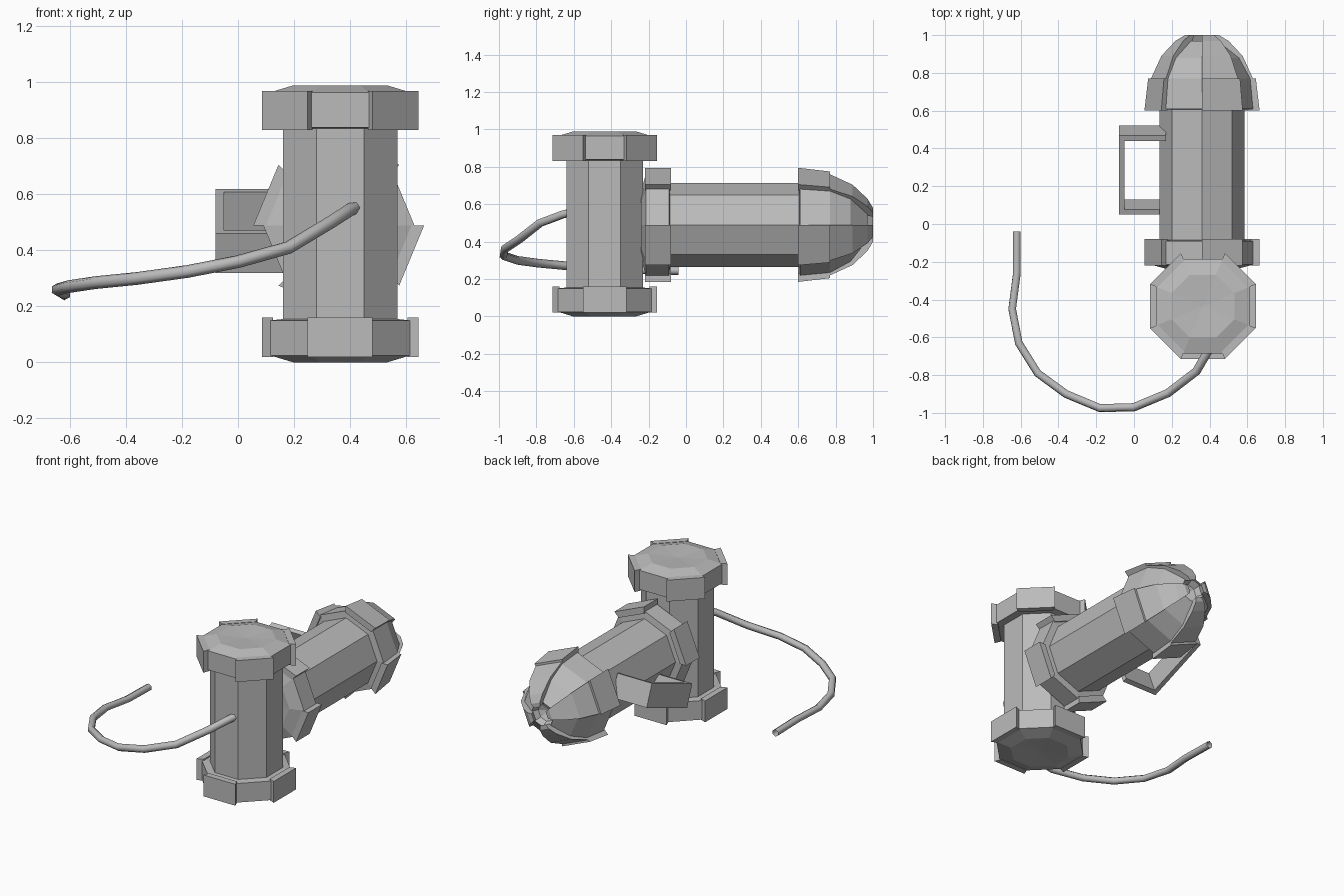
import bpy, bmesh, math
from mathutils import Vector, Matrix

if "Cube" in bpy.data.objects:
    bpy.data.objects.remove(bpy.data.objects["Cube"])

grey = bpy.data.materials.new("plain_grey")
grey.use_nodes = True
COLOUR = (0.5, 0.5, 0.5, 1)
grey.diffuse_color = COLOUR
grey.node_tree.nodes["Principled BSDF"].inputs["Base Color"].default_value = COLOUR

SIDES = 8
STEP = 2 * math.pi / SIDES


def upright(r, a, t):
    return Vector((0.365 + r * math.cos(a), -0.435 + r * math.sin(a), t))


def lying(r, a, t):
    return Vector((0.36 + r * math.cos(a), t, 0.49 + r * math.sin(a)))


def finish(name, bm):
    bmesh.ops.recalc_face_normals(bm, faces=bm.faces)
    mesh = bpy.data.meshes.new(name)
    bm.to_mesh(mesh)
    bm.free()
    mesh.materials.append(grey)
    obj = bpy.data.objects.new(name, mesh)
    bpy.context.collection.objects.link(obj)
    return obj


def loft(bm, rings):
    """Join rings of equal length with quads; return the rings as vertices."""
    rows = [[bm.verts.new(p) for p in ring] for ring in rings]
    for lo, hi in zip(rows, rows[1:]):
        for i in range(len(lo)):
            j = (i + 1) % len(lo)
            bm.faces.new((lo[i], lo[j], hi[j], hi[i]))
    return rows


def lathe(name, place, profile, turn, start_tip, end_tip):
    """Eight-sided body from (radius, position) pairs, closed by a point at each end."""
    bm = bmesh.new()
    rows = loft(bm, [[place(r, turn + k * STEP, t) for k in range(SIDES)]
                     for r, t in profile])
    for row, tip in ((rows[0], start_tip), (rows[-1], end_tip)):
        v = bm.verts.new(place(0, 0, tip))
        for i in range(SIDES):
            bm.faces.new((row[i], row[(i + 1) % SIDES], v))
    return finish(name, bm)


def plates(name, place, stations, first):
    """Four raised plates, on every other side, from (position, inner, outer) stations."""
    bm = bmesh.new()
    for k in range(4):
        a = first + k * 2 * STEP
        lo, hi = a - STEP / 2, a + STEP / 2
        rows = loft(bm, [[place(ri, lo, t), place(ro, lo, t),
                          place(ro, hi, t), place(ri, hi, t)]
                         for t, ri, ro in stations])
        bm.faces.new(rows[0])
        bm.faces.new(rows[-1])
    return finish(name, bm)


# Upright canister with a wider cap at each end
lathe("upright_canister", upright,
      [(0.18, 0.0), (0.27, 0.025), (0.27, 0.15), (0.222, 0.155),
       (0.222, 0.835), (0.27, 0.84), (0.27, 0.965), (0.18, 0.99)],
      STEP / 2, 0.01, 0.98)
plates("lower_cap_plates", upright, [(0.02, 0.26, 0.303), (0.16, 0.26, 0.303)], 0)
plates("upper_cap_plates", upright, [(0.83, 0.26, 0.303), (0.97, 0.26, 0.303)], STEP)

# Lying canister with a domed, hollow nose
lathe("lying_canister", lying,
      [(0.18, -0.24), (0.27, -0.215), (0.27, -0.09), (0.225, -0.085),
       (0.225, 0.605), (0.27, 0.61), (0.255, 0.77), (0.195, 0.88),
       (0.08, 0.97), (0.06, 0.93)],
      0, -0.23, 0.9)
plates("collar_plates", lying, [(-0.22, 0.26, 0.305), (-0.08, 0.26, 0.305)], -STEP / 2)
plates("nose_ring_plates", lying, [(0.6, 0.26, 0.305), (0.77, 0.25, 0.285)], -STEP / 2)
plates("nose_dome_plates", lying,
       [(0.77, 0.24, 0.27), (0.89, 0.17, 0.215), (0.97, 0.07, 0.14), (1.0, 0.06, 0.09)],
       -STEP / 2)

# Tilted strap handle on the right side
bm = bmesh.new()
W, H, T = 0.25, 0.224, 0.03
outline = [(W, -H), (0, -H), (0, H), (W, H),
           (W, H - T), (T, H - T), (T, T - H), (W, T - H)]
rows = loft(bm, [[Vector((x, y, z)) for x, y in outline] for z in (-0.075, 0.075)])
for row in rows:
    for i, j in ((0, 1), (1, 2), (2, 3)):
        bm.faces.new((row[i], row[j], row[7 - j], row[7 - i]))
bm.transform(Matrix.Translation((-0.08, 0.285, 0.47)) @ Matrix.Rotation(math.radians(21), 4, 'X'))
finish("strap_handle", bm)

# Curved hose from the front of the upright canister
path = [(0.43, -0.6, 0.56), (0.40, -0.66, 0.545), (0.33, -0.78, 0.5), (0.18, -0.895, 0.41),
        (0, -0.97, 0.36), (-0.18, -0.975, 0.325), (-0.36, -0.9, 0.3),
        (-0.51, -0.79, 0.285), (-0.61, -0.63, 0.27), (-0.645, -0.45, 0.26),
        (-0.62, -0.26, 0.25), (-0.62, -0.04, 0.245)]
curve = bpy.data.curves.new("hose", 'CURVE')
curve.dimensions = '3D'
curve.bevel_depth = 0.023
curve.bevel_resolution = 1
spline = curve.splines.new('POLY')
spline.points.add(len(path) - 1)
for point, co in zip(spline.points, path):
    point.co = (*co, 1)
curve.materials.append(grey)
hose = bpy.data.objects.new("hose", curve)
bpy.context.collection.objects.link(hose)
